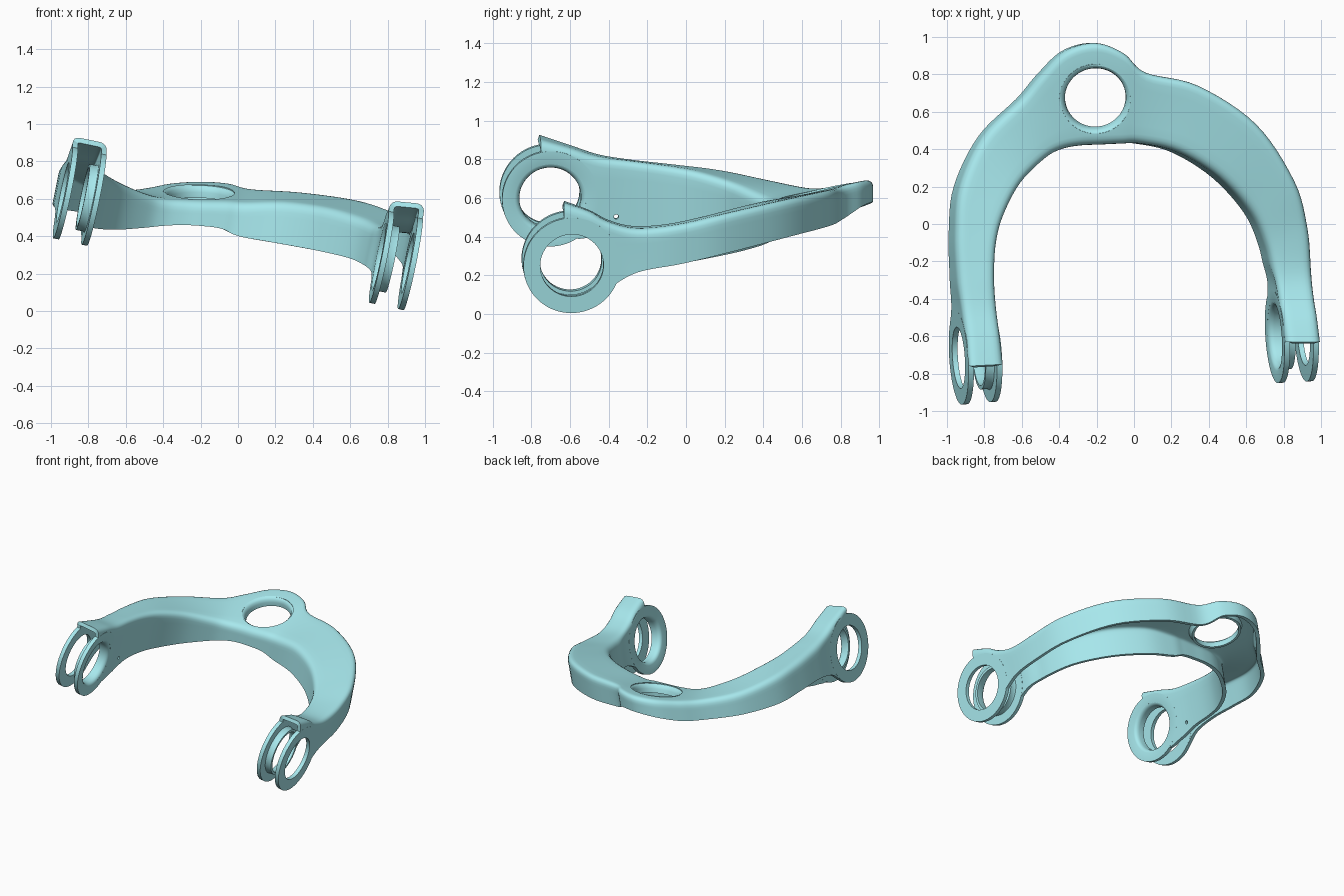
import bpy, bmesh, math
from mathutils import Vector, Matrix

if "Cube" in bpy.data.objects:
    bpy.data.objects.remove(bpy.data.objects["Cube"])

T = 0.028                                    # sheet thickness
DOWN = Vector((-0.2, 0, -1))                 # slope of the side walls
# ring centres: outer/inner on the left arm, inner/outer on the right arm
LO, LI = Vector((-0.937, -0.715, 0.635)), Vector((-0.757, -0.70, 0.595))
RI, RO = Vector((0.753, -0.60, 0.290)), Vector((0.935, -0.59, 0.251))
AXIS = (RO - LO).normalized()

# top edges: x, y, top z, bottom z of the wall below
OUTER = [(-.89, -.76, .935, .60), (-.90, -.60, .88, .44), (-.92, -.45, .83, .53),
         (-.94, -.28, .80, .57), (-.95, -.05, .775, .57), (-.925, .20, .745, .55),
         (-.80, .47, .69, .53), (-.60, .67, .655, .51), (-.49, .80, .665, .52),
         (-.36, .925, .69, .56), (-.20, .968, .70, .58), (-.05, .915, .69, .56),
         (.07, .81, .66, .49), (.35, .74, .64, .455), (.66, .535, .595, .40),
         (.865, .23, .525, .32), (.935, -.02, .465, .26), (.955, -.25, .44, .215),
         (.972, -.40, .475, .13), (.985, -.50, .53, .07), (1.0, -.63, .572, .24)]
INNER = [(-.695, -.75, .895, .58), (-.71, -.60, .855, .40), (-.73, -.45, .81, .41),
         (-.74, -.28, .79, .45), (-.73, -.10, .765, .45), (-.69, .05, .735, .44),
         (-.60, .22, .68, .435), (-.47, .35, .62, .445), (-.38, .40, .595, .455),
         (-.28, .42, .587, .46), (-.17, .425, .582, .455), (-.06, .43, .58, .44),
         (.04, .43, .575, .40), (.24, .385, .58, .365), (.46, .25, .55, .325),
         (.63, .06, .50, .285), (.71, -.12, .465, .25), (.745, -.28, .46, .22),
         (.77, -.40, .49, .16), (.79, -.50, .54, .10), (.81, -.63, .59, .28)]

TEAL = bpy.data.materials.new("teal_paint")
TEAL.diffuse_color = (0.39, 0.81, 0.85, 1)
TEAL.use_nodes = True
TEAL.node_tree.nodes["Principled BSDF"].inputs["Base Color"].default_value = TEAL.diffuse_color


def spline(pts, sub=6):
    """Smooth curve through the control points."""
    P = [Vector(p) for p in pts]
    P = [2 * P[0] - P[1]] + P + [2 * P[-1] - P[-2]]
    out = []
    for a, b, c, d in zip(P, P[1:], P[2:], P[3:]):
        for k in range(sub):
            t = k / sub
            out.append(0.5 * (2 * b + (c - a) * t + (2 * a - 5 * b + 4 * c - d) * t * t
                              + (3 * b - a - 3 * c + d) * t ** 3))
    return out + [P[-2]]


def snap(p, centres):
    """Flatten the wall into the plane of its end ring."""
    for c in centres:
        k = (p - c).dot(AXIS)
        r = (p - c - AXIS * k).length
        if abs(k) < 0.3:
            w = max(0, min(1, (0.42 - r) / 0.16))
            p = p - AXIS * k * w * w * (3 - 2 * w)
    return p


def half(edge, other, centres, r=0.05):
    """Wall from its lower edge up, then the rounded corner."""
    top, o = edge.xyz, other.xyz
    w = (o - top).normalized()
    a, b = top + DOWN * r, top + w * r
    low = top + DOWN * (top.z - edge.w)
    wall = [snap(low.lerp(a, i / 6), centres) for i in range(7)]
    a = wall[-1]
    arc = [(1 - t) ** 2 * a + 2 * t * (1 - t) * top + t * t * b
           for t in (0.2, 0.4, 0.6, 0.8, 1)]
    return wall + arc


def make(name, bm):
    me = bpy.data.meshes.new(name)
    bm.to_mesh(me)
    bm.free()
    me.materials.append(TEAL)
    ob = bpy.data.objects.new(name, me)
    bpy.context.collection.objects.link(ob)
    return ob


def smooth(ob):
    bpy.ops.object.select_all(action='DESELECT')
    ob.select_set(True)
    bpy.context.view_layer.objects.active = ob
    bpy.ops.object.shade_smooth_by_angle(angle=math.radians(35))


def frame(c, direction):
    return Matrix.Translation(c) @ Vector(direction).to_track_quat('Z', 'Y').to_matrix().to_4x4()


def lathe(name, profile, c, direction, n=72):
    """Closed ring from an (r, height) profile."""
    bm = bmesh.new()
    m = frame(c, direction)
    rings = [[bm.verts.new(m @ Vector((r * math.cos(math.tau * i / n),
                                       r * math.sin(math.tau * i / n), h)))
              for i in range(n)] for r, h in profile]
    for a, b in zip(rings, rings[1:] + rings[:1]):
        for i in range(n):
            j = (i + 1) % n
            bm.faces.new((a[i], a[j], b[j], b[i]))
    bmesh.ops.recalc_face_normals(bm, faces=bm.faces)
    ob = make(name, bm)
    smooth(ob)
    return ob


def cut(ob, c, direction, r, length):
    bm = bmesh.new()
    bmesh.ops.create_cone(bm, cap_ends=True, segments=72, radius1=r, radius2=r,
                          depth=length, matrix=frame(c, direction))
    tool = make("hole_cutter", bm)
    tool.hide_render = True
    mod = ob.modifiers.new("hole", 'BOOLEAN')
    mod.operation, mod.solver, mod.object = 'DIFFERENCE', 'EXACT', tool
    bpy.context.view_layer.objects.active = ob
    bpy.ops.object.modifier_apply(modifier=mod.name)
    bpy.data.objects.remove(tool)


# curved channel, open underneath
bm = bmesh.new()
rows = []
for o, i in zip(spline(OUTER), spline(INNER)):
    left, right = half(o, i, (LO, RO)), half(i, o, (LI, RI))
    mid = [left[-1].lerp(right[-1], k / 6) for k in range(1, 6)]
    rows.append([bm.verts.new(p) for p in left + mid + right[::-1]])
for a, b in zip(rows, rows[1:]):
    for j in range(len(a) - 1):
        bm.faces.new((a[j], a[j + 1], b[j + 1], b[j]))
arm = make("channel_arm", bm)
sol = arm.modifiers.new("sheet", 'SOLIDIFY')
sol.thickness, sol.offset = T, -1
bpy.context.view_layer.objects.active = arm
bpy.ops.object.modifier_apply(modifier=sol.name)

# holes in the channel
BOSS, UP = Vector((-0.205, 0.665, 0.634)), Vector((0.03, -0.22, 1))
cut(arm, BOSS, UP, 0.186, 0.3)
for c, r in ((LO, 0.165), (LI, 0.184), (RI, 0.184), (RO, 0.165)):
    cut(arm, c, AXIS, r, 0.12)
cut(arm, Vector((-0.785, -0.36, 0.50)), AXIS, 0.012, 0.12)
smooth(arm)

# rolled rim of the joint hole
lathe("joint_hole_rim", [(.195, .001), (.182, -.003), (.170, -.014), (.164, -.035), (.162, -.065),
                         (.18, -.065), (.184, -.04), (.195, -.026)], BOSS, UP)

# end rings: plain outer ones, inner ones with a lip into the channel
plain = [(.164, -.0005), (.251, -.0005), (.251, T + .001), (.164, T + .001)]
lipped = [(.186, -.0005), (.251, -.0005), (.251, T + .001), (.185, T + .001), (.180, .04),
          (.180, .075), (.160, .075), (.160, .03), (.165, .014), (.174, .004)]
lathe("left_outer_ring", plain, LO, AXIS)
lathe("left_inner_ring", lipped, LI, -AXIS)
lathe("right_inner_ring", lipped, RI, AXIS)
lathe("right_outer_ring", plain, RO, -AXIS)
